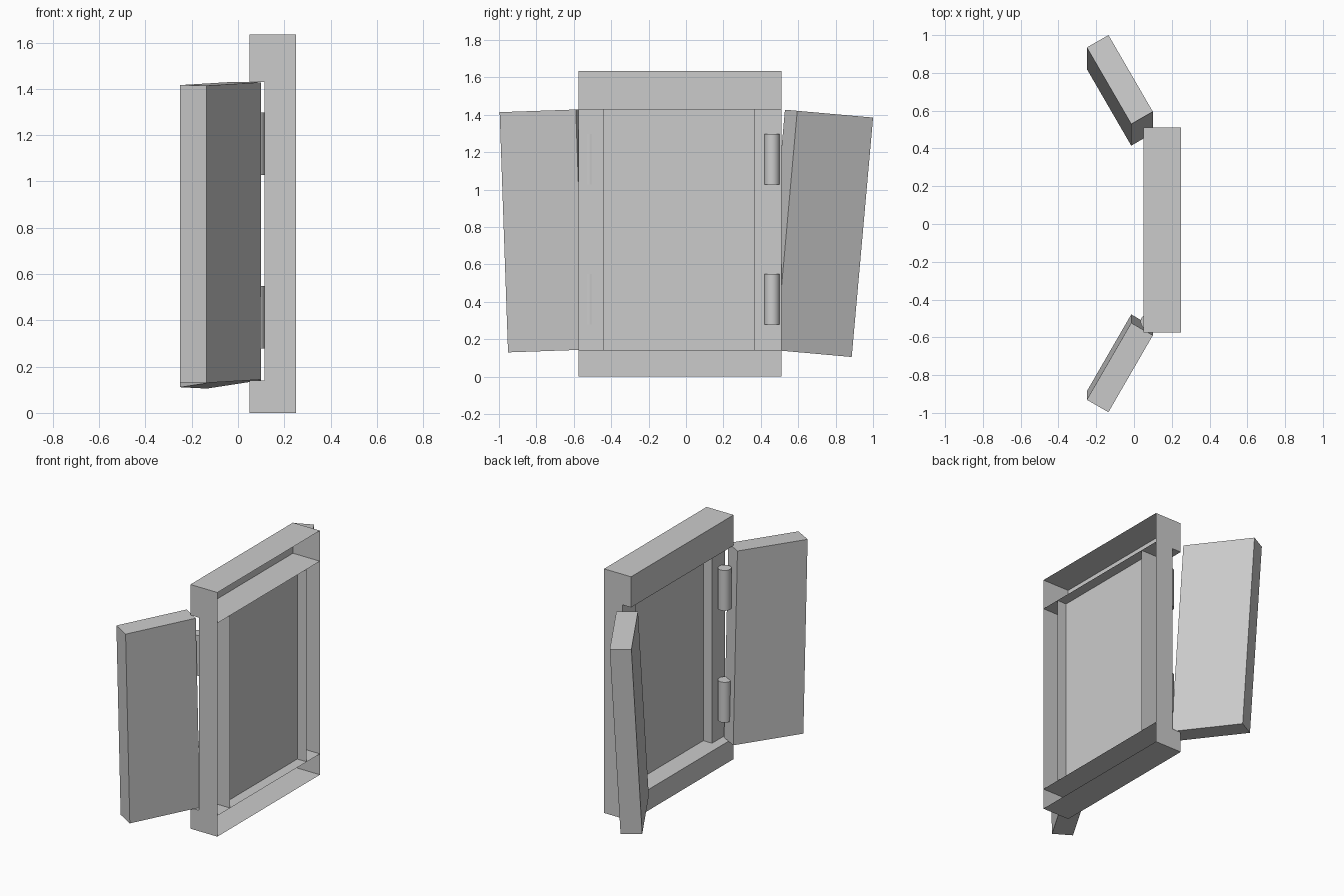
import bpy
import bmesh
from math import radians
from mathutils import Matrix, Vector

if "Cube" in bpy.data.objects:
    bpy.data.objects.remove(bpy.data.objects["Cube"], do_unlink=True)

# One plain grey for everything
grey = bpy.data.materials.new("plain_grey")
grey.use_nodes = True
colour = (0.6, 0.6, 0.6, 1)
grey.diffuse_color = colour
grey.node_tree.nodes["Principled BSDF"].inputs["Base Color"].default_value = colour


def finish(name, bm):
    mesh = bpy.data.meshes.new(name)
    bm.to_mesh(mesh)
    bm.free()
    mesh.materials.append(grey)
    obj = bpy.data.objects.new(name, mesh)
    bpy.context.collection.objects.link(obj)
    return obj


def box(name, low, high, open_sides=()):
    """Box between two corners, leaving out the faces that point to open_sides."""
    low, high = Vector(low), Vector(high)
    bm = bmesh.new()
    bmesh.ops.create_cube(bm, size=1)
    bm.normal_update()
    gone = [f for f in bm.faces
            if any(f.normal.dot(Vector(d)) > 0.9 for d in open_sides)]
    bmesh.ops.delete(bm, geom=gone, context="FACES")
    bmesh.ops.scale(bm, vec=high - low, verts=bm.verts)
    bmesh.ops.translate(bm, vec=(low + high) / 2, verts=bm.verts)
    return finish(name, bm)


BACK, UP, DOWN = (1, 0, 0), (0, 0, 1), (0, 0, -1)
front, post_front, back = 0.05, 0.115, 0.25
y0, y1, y2, y3 = -0.575, -0.44, 0.37, 0.51
z0, z1, z2, z3 = 0, 0.14, 1.43, 1.635

# Frame: hollow rails and posts, open towards the wall
box("bottom_rail", (front, y0, z0), (back, y3, z1), [BACK])
box("top_rail", (front, y0, z2), (back, y3, z3), [BACK])
for name, a, b in (("right_post", y0, y1), ("left_post", y2, y3)):
    box(name, (post_front, a, z1), (back, b, z2), [BACK, UP, DOWN])

# Window pane: a single sheet
bm = bmesh.new()
bm.faces.new([bm.verts.new((0.18, y, z))
              for y, z in ((y1, z1), (y1, z2), (y2, z2), (y2, z1))])
finish("window_pane", bm)

# Shutters: swung open, each sagging by its own angle
for name, turn, sag, centre in (
        ("left_shutter", 30, -5.1, (-0.075, 0.7075, 0.766)),
        ("right_shutter", -30, 2, (-0.075, -0.7375, 0.78))):
    shutter = box(name, (-0.066, -0.235, -0.6425), (0.066, 0.235, 0.6425))
    shutter.data.transform(Matrix.Translation(centre)
                           @ Matrix.Rotation(radians(sag), 4, "X")
                           @ Matrix.Rotation(radians(turn), 4, "Z"))

# Hinges: upright barrels on the posts
for side, x, y in (("left", 0.115, 0.46), ("right", 0.0757, -0.517)):
    for level, z in (("lower", 0.413), ("upper", 1.162)):
        bm = bmesh.new()
        bmesh.ops.create_cone(bm, cap_ends=True, segments=24, radius1=0.041,
                              radius2=0.041, depth=0.27,
                              matrix=Matrix.Translation((x, y, z)))
        hinge = finish(f"{side}_{level}_hinge", bm)
        bpy.ops.object.select_all(action="DESELECT")
        hinge.select_set(True)
        bpy.context.view_layer.objects.active = hinge
        bpy.ops.object.shade_smooth_by_angle(angle=radians(40))
